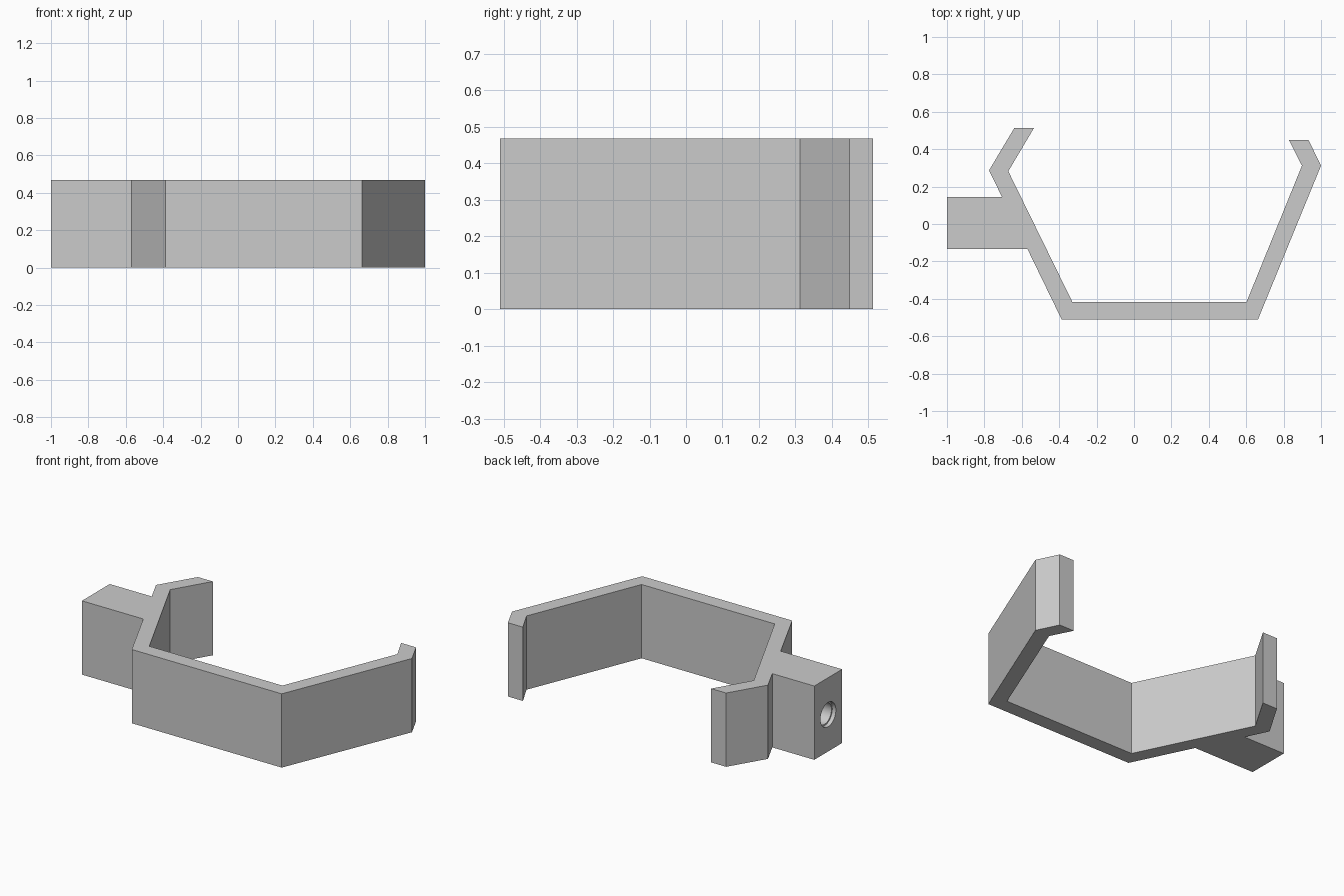
import bpy, bmesh
from math import radians
from mathutils import Matrix

cube = bpy.data.objects.get("Cube")
if cube:
    bpy.data.objects.remove(cube, do_unlink=True)

HEIGHT = 0.467

grey = bpy.data.materials.new("plain_grey")
grey.use_nodes = True
colour = (0.6, 0.6, 0.6, 1)
grey.diffuse_color = colour
grey.node_tree.nodes["Principled BSDF"].inputs["Base Color"].default_value = colour


def make_object(name, bm):
    bmesh.ops.recalc_face_normals(bm, faces=bm.faces)
    mesh = bpy.data.meshes.new(name)
    bm.to_mesh(mesh)
    bm.free()
    mesh.materials.append(grey)
    obj = bpy.data.objects.new(name, mesh)
    bpy.context.collection.objects.link(obj)
    return obj


# Clip outline: outer side with the mounting block, then back along the inside
outer = [(-0.535, 0.513), (-0.64, 0.513), (-0.775, 0.287), (-0.706, 0.145),
         (-1, 0.145), (-1, -0.133), (-0.57, -0.133), (-0.387, -0.51),
         (0.663, -0.51), (1, 0.312), (0.933, 0.449)]
inner = [(0.828, 0.449), (0.898, 0.312), (0.602, -0.416),
         (-0.33, -0.416), (-0.672, 0.282)]
bm = bmesh.new()
face = bm.faces.new([bm.verts.new((x, y, 0)) for x, y in outer + inner])
lifted = bmesh.ops.extrude_face_region(bm, geom=[face])["geom"]
bmesh.ops.translate(bm, vec=(0, 0, HEIGHT),
                    verts=[v for v in lifted if isinstance(v, bmesh.types.BMVert)])
clip = make_object("clip_with_mounting_block", bm)


# Screw hole in the end of the block: a blind bore with a wider mouth
def bore_cutter(name, radius, start, end):
    bm = bmesh.new()
    place = Matrix.Translation(((start + end) / 2, 0.006, HEIGHT / 2)) @ Matrix.Rotation(radians(90), 4, "Y")
    bmesh.ops.create_cone(bm, cap_ends=True, segments=32, radius1=radius,
                          radius2=radius, depth=end - start, matrix=place)
    return make_object(name, bm)


for name, radius, end in (("mouth_cutter", 0.077, -0.975), ("bore_cutter", 0.068, -0.7)):
    cutter = bore_cutter(name, radius, -1.1, end)
    cutter.hide_render = True
    cut = clip.modifiers.new(name, "BOOLEAN")
    cut.operation = "DIFFERENCE"
    cut.solver = "EXACT"
    cut.object = cutter
    bpy.context.view_layer.objects.active = clip
    bpy.ops.object.modifier_apply(modifier=cut.name)
    bpy.data.objects.remove(cutter, do_unlink=True)

# Smooth bore, crisp edges
bpy.ops.object.select_all(action="DESELECT")
clip.select_set(True)
bpy.context.view_layer.objects.active = clip
bpy.ops.object.shade_smooth_by_angle(angle=radians(20))
